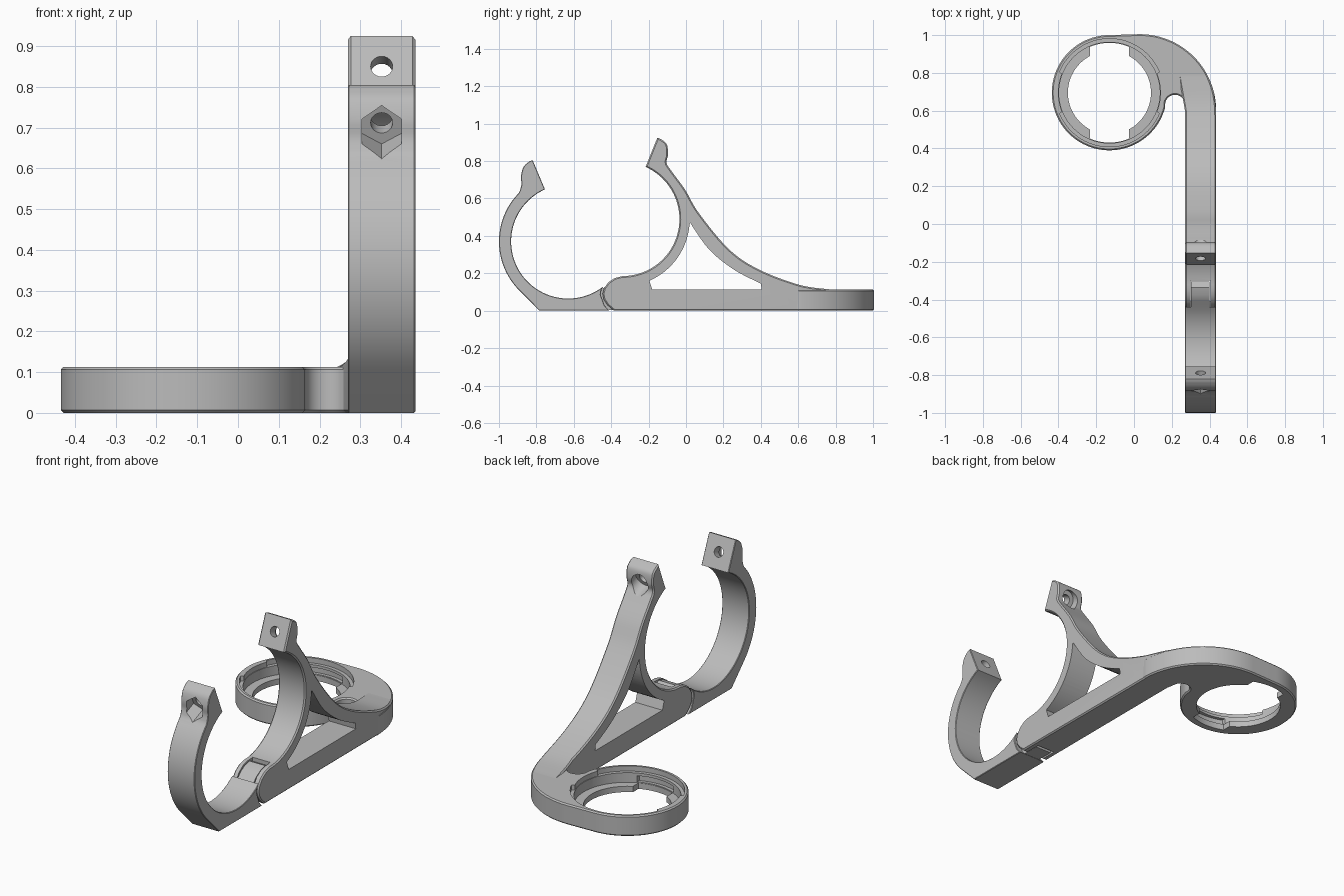
import bpy, bmesh
from math import sin, cos, radians, sqrt
from mathutils import Vector, Matrix

cube = bpy.data.objects.get("Cube")
if cube:
    bpy.data.objects.remove(cube, do_unlink=True)

grey = bpy.data.materials.new("plain grey")
grey.use_nodes = True
grey.diffuse_color = (0.5, 0.5, 0.5, 1)
grey.node_tree.nodes["Principled BSDF"].inputs["Base Color"].default_value = (0.5, 0.5, 0.5, 1)

X0, X1 = 0.27, 0.435          # width of the clamp arm
XM = (X0 + X1) / 2
H = 0.113                     # plate height
RING = (-0.13, 0.695)


def arc(c, r, a, b, n):
    return [(c[0] + r * cos(radians(a + (b - a) * i / n)),
             c[1] + r * sin(radians(a + (b - a) * i / n))) for i in range(n + 1)]


def spline(pts, n=6):
    """Catmull-Rom curve through the points."""
    p = [Vector(q) for q in [pts[0]] + pts + [pts[-1]]]
    out = []
    for a, b, c, d in zip(p, p[1:], p[2:], p[3:]):
        for i in range(n):
            t = i / n
            v = (2 * b + (c - a) * t + (2 * a - 5 * b + 4 * c - d) * t ** 2
                 + (3 * b - a - 3 * c + d) * t ** 3) / 2
            out.append((v.x, v.y))
    return out + [pts[-1]]


def finish(bm, name):
    bmesh.ops.recalc_face_normals(bm, faces=bm.faces)
    mesh = bpy.data.meshes.new(name)
    bm.to_mesh(mesh)
    bm.free()
    mesh.materials.append(grey)
    ob = bpy.data.objects.new(name, mesh)
    bpy.context.scene.collection.objects.link(ob)
    return ob


def prism(name, pts, lo, hi, axis, bevel=0.0, warp=None):
    """Extrude a profile along x or z, chamfer the rims."""
    bm = bmesh.new()
    put = (lambda p, h: (h, p[0], p[1])) if axis == "x" else (lambda p, h: (p[0], p[1], h))
    a = [bm.verts.new(put(p, lo)) for p in pts]
    b = [bm.verts.new(put(p, hi)) for p in pts]
    caps = [bm.faces.new(a), bm.faces.new(b)]
    for i in range(len(pts)):
        j = (i + 1) % len(pts)
        bm.faces.new((a[i], a[j], b[j], b[i]))
    bmesh.ops.recalc_face_normals(bm, faces=bm.faces)
    if bevel:
        rims = list({e for f in caps for e in f.edges})
        bmesh.ops.bevel(bm, geom=rims, offset=bevel, segments=1, profile=0.5,
                        affect="EDGES", clamp_overlap=True)
    bmesh.ops.triangulate(bm, faces=[f for f in bm.faces if len(f.verts) > 4])
    if warp:
        for v in bm.verts:
            v.co.x = warp(v.co)
    return finish(bm, name)


def rod(start, direction, r, length, sides):
    """Round or hexagonal cutter from a start point along a direction."""
    d = Vector(direction).normalized()
    bm = bmesh.new()
    m = (Matrix.Translation(Vector(start) + d * length / 2)
         @ d.to_track_quat("Z", "Y").to_matrix().to_4x4())
    bmesh.ops.create_cone(bm, cap_ends=True, segments=sides, radius1=r, radius2=r,
                          depth=length, matrix=m)
    return finish(bm, "cutter")


def cut(ob, cutters):
    for c in cutters:
        c.hide_render = True
        mod = ob.modifiers.new("cut", "BOOLEAN")
        mod.operation, mod.solver, mod.object = "DIFFERENCE", "EXACT", c
    bpy.context.view_layer.update()
    baked = bpy.data.meshes.new_from_object(
        ob.evaluated_get(bpy.context.evaluated_depsgraph_get()))
    ob.modifiers.clear()
    ob.data = baked
    for c in cutters:
        bpy.data.objects.remove(c, do_unlink=True)


def tip_cutters(y, z, direction, pocket_r, sides):
    """Bolt hole through a clamp tip with a pocket on its outer side."""
    d = Vector(direction).normalized()
    p = Vector((XM, y, z))
    return [rod(p - d * 0.05, d, 0.027, 0.2, 24),
            rod(p + d * 0.048, d, pocket_r, 0.17, sides)]


# Front jaw: C-shaped hook with a flat foot
FC = (-0.63, 0.37)
jaw = (arc(FC, 0.305, -51.5, -246, 48)
       + [(-0.82, 0.805)]
       + spline([(-0.835, 0.8), (-0.868, 0.77), (-0.882, 0.72), (-0.88, 0.675), (-0.889, 0.64)], 4)
       + arc(FC, 0.37, 136, 225, 24)
       + [(-0.784, 0), (-0.41, 0), (-0.435, 0.028), (-0.456, 0.085), (-0.452, 0.115)])
front_jaw = prism("front_jaw", jaw, X0, X1, "x", 0.007)
cut(front_jaw, tip_cutters(-0.787, 0.73, (0, -0.92, -0.38), 0.056, 6))

# Hinge tongue joining the two jaws
tongue = [(-0.48, 0.004), (-0.32, 0.004), (-0.305, 0.05), (-0.305, 0.17), (-0.335, 0.183),
          (-0.375, 0.172), (-0.41, 0.152), (-0.44, 0.122), (-0.48, 0.1)]
hinge_tongue = prism("hinge_tongue", tongue, 0.303, 0.4, "x")

# Rear jaw, sweeping brace and base beam
RC = (-0.34, 0.49)


def follow_bend(co):
    """Lead the end of the arm round the bend of the plate."""
    t = co.y - 0.6
    if t <= 0:
        return co.x
    if co.x > XM:
        return co.x - X1 + 0.028 + sqrt(0.405 ** 2 - t * t)
    return co.x - 0.18 * t


rear = (arc(RC, 0.305, -90, 66, 40)
        + [(-0.153, 0.925)]
        + spline([(-0.135, 0.918), (-0.103, 0.89), (-0.096, 0.835), (-0.104, 0.79),
                  (-0.075, 0.743), (-0.005, 0.647), (0.07, 0.52), (0.23, 0.328),
                  (0.39, 0.22), (0.6, 0.14), (0.75, 0.116), (0.85, 0.111)])
        + [(0.85, 0), (0.8, 0), (0.7, 0), (0.6, 0), (-0.385, 0), (-0.42, 0.03), (-0.44, 0.06),
           (-0.446, 0.09), (-0.438, 0.12), (-0.415, 0.152), (-0.38, 0.175)])
rear_arm = prism("rear_arm", rear, X0, X1, "x", 0.007, follow_bend)
window = (arc(RC, 0.36, -66.5, -4, 18)
          + spline([(0.022, 0.47), (0.123, 0.328), (0.257, 0.219), (0.4, 0.145)])
          + [(0.405, 0.112), (-0.18, 0.112)])
slot = [(-0.5, -0.1), (-0.298, -0.1), (-0.298, 0.3), (-0.5, 0.3)]
cut(rear_arm, [prism("cutter", window, 0, 0.6, "x"),
               prism("cutter", slot, 0.298, 0.405, "x")]
    + tip_cutters(-0.183, 0.85, (0, 0.92, -0.38), 0.05, 32))

# Curved plate carrying the ring socket
plan = ([(0.275, 0.55), (0.42, 0.55)]
        + arc((0.03, 0.6), 0.405, 0, 90, 28)
        + arc(RING, 0.305, 90, 345, 72)
        + arc((0.217, 0.632), 0.052, 178, 5, 16))
ring_plate = prism("ring_plate", plan, 0, H, "z", 0.007)


def key_shape(r):
    return arc(RING, r, 67, 113, 12) + arc(RING, r, 247, 293, 12)


rim = []
for start in (0, 180):
    rim += (arc(RING, 0.27, start - 22, start + 22, 10)
            + arc(RING, 0.286, start + 22.5, start + 157.5, 30))
cut(ring_plate, [
    prism("cutter", arc(RING, 0.22, 0, 355, 71), -0.1, 0.3, "z"),
    prism("cutter", key_shape(0.264), -0.1, 0.3, "z"),
    prism("cutter", arc(RING, 0.267, 0, 355, 71), 0.032, 0.3, "z"),
    prism("cutter", rim, 0.085, 0.3, "z"),
    prism("cutter", key_shape(0.285), 0.036, 0.07, "z")])

# Smooth curves, crisp edges
bpy.ops.object.select_all(action="DESELECT")
for ob in (front_jaw, hinge_tongue, rear_arm, ring_plate):
    ob.select_set(True)
    bpy.context.view_layer.objects.active = ob
bpy.ops.object.shade_smooth_by_angle(angle=radians(30))
